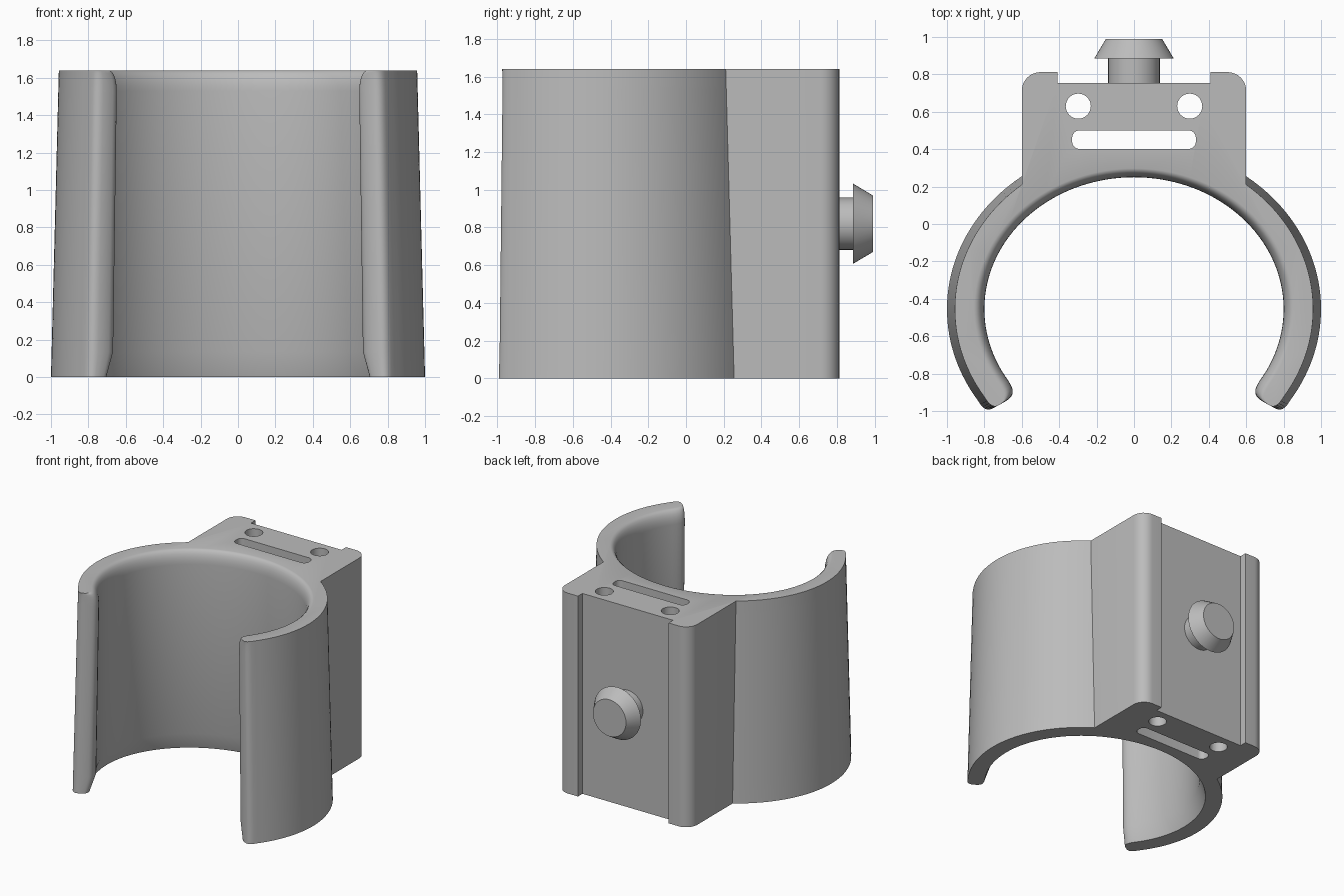
import bpy, bmesh
from math import sin, cos, radians, acos, pi
from mathutils import Vector, Matrix

if "Cube" in bpy.data.objects:
    bpy.data.objects.remove(bpy.data.objects["Cube"])

grey = bpy.data.materials.new("plain grey")
grey.use_nodes = True
colour = (0.5, 0.5, 0.5, 1)
grey.diffuse_color = colour
grey.node_tree.nodes["Principled BSDF"].inputs["Base Color"].default_value = colour

HEIGHT = 1.64
CENTRE_Y = -0.455
HALF = 0.6            # half width of the mounting block
TIP = radians(-33)    # where the arms start to round off


def loft(name, loops):
    """Skin matching closed loops and cap both ends."""
    bm = bmesh.new()
    rows = [[bm.verts.new(p) for p in loop] for loop in loops]
    n = len(rows[0])
    for low, high in zip(rows, rows[1:]):
        for i in range(n):
            j = (i + 1) % n
            bm.faces.new((low[i], low[j], high[j], high[i]))
    bm.faces.new(rows[0][::-1])
    bm.faces.new(rows[-1])
    bmesh.ops.recalc_face_normals(bm, faces=bm.faces)
    mesh = bpy.data.meshes.new(name)
    bm.to_mesh(mesh)
    bm.free()
    mesh.materials.append(grey)
    obj = bpy.data.objects.new(name, mesh)
    bpy.context.collection.objects.link(obj)
    return obj


def select(obj):
    bpy.ops.object.select_all(action='DESELECT')
    obj.select_set(True)
    bpy.context.view_layer.objects.active = obj


def smooth(obj):
    select(obj)
    bpy.ops.object.shade_smooth_by_angle(angle=radians(30))


def ellipse(a, b, t):
    return Vector((a * cos(t), CENTRE_Y + b * sin(t)))


def arc(cx, cy, r, start, end, n):
    return [Vector((cx + r * cos(start + (end - start) * i / n),
                    cy + r * sin(start + (end - start) * i / n))) for i in range(n + 1)]


def spow(v, e):
    return abs(v) ** e * (1 if v >= 0 else -1)


def half_outline(a_out, b_out, a_in, b_in):
    """Right half of the clip outline, from inside centre to back centre."""
    pts = [ellipse(a_in, b_in, pi / 2 + (TIP - pi / 2) * i / 48) for i in range(49)]
    # squared-off round arm tip
    inner, outer = pts[-1], ellipse(a_out, b_out, TIP)
    mid, side = (inner + outer) / 2, (outer - inner) / 2
    bulge = Vector((side.y, -side.x)).normalized() * 0.085
    for i in range(1, 14):
        s = pi * i / 14
        pts.append(mid - side * spow(cos(s), 0.65) + bulge * spow(sin(s), 0.65))
    # outer wall up to the block
    join = acos(HALF / a_out)
    pts += [ellipse(a_out, b_out, TIP + (join - TIP) * i / 36) for i in range(37)]
    # block side, rounded corner, ridge and recess
    pts += arc(HALF - 0.1, 0.712, 0.1, 0, pi / 2, 8)
    pts += [Vector((0.41, 0.812)), Vector((0.41, 0.754))]
    return pts


def level(z, a_in, b_in):
    f = z / HEIGHT
    half = half_outline(1 - 0.042 * f, 0.8875 - 0.034 * f, a_in, b_in)
    mirrored = [Vector((-p.x, p.y)) for p in reversed(half[1:])]
    return [(p.x, p.y, z) for p in half + mirrored]


# Clip body: tapered open ring with chamfered base and rounded top lip
levels = [level(0, 0.87, 0.765), level(0.135, 0.822, 0.724)]
for i in range(7):
    t = i / 6 * pi / 2
    k = 1 - cos(t)
    levels.append(level(1.53 + 0.11 * sin(t), 0.80 + 0.055 * k, 0.705 + 0.047 * k))
body = loft("clip_body", levels)


# Through holes and slot in the block
def cutter(points):
    return loft("hole_cutter", [[(p.x, p.y, z) for p in points] for z in (-0.1, HEIGHT + 0.1)])


slot = []
for i, (cx, cy) in enumerate([(0.29, 0.46), (-0.29, 0.46), (-0.29, 0.442), (0.29, 0.442)]):
    slot += arc(cx, cy, 0.041, i * pi / 2, (i + 1) * pi / 2, 6)
cutters = [cutter(slot)]
for x in (-0.298, 0.298):
    cutters.append(cutter(arc(x, 0.63, 0.067, 0, 2 * pi, 32)[:-1]))

for tool in cutters:
    tool.hide_render = True
    mod = body.modifiers.new("hole", 'BOOLEAN')
    mod.operation = 'DIFFERENCE'
    mod.solver = 'EXACT'
    mod.object = tool
    select(body)
    bpy.ops.object.modifier_apply(modifier=mod.name)
    bpy.data.objects.remove(tool)
smooth(body)

# Locking peg: round stem with a tapered head
profile = [(0.74, 0.138), (0.886, 0.138), (0.886, 0.212), (0.99, 0.15)]
rings = [[(p.x, y, 0.82 + p.y) for p in arc(0, 0, r, 0, 2 * pi, 48)[:-1]] for y, r in profile]
smooth(loft("locking_peg", rings))
